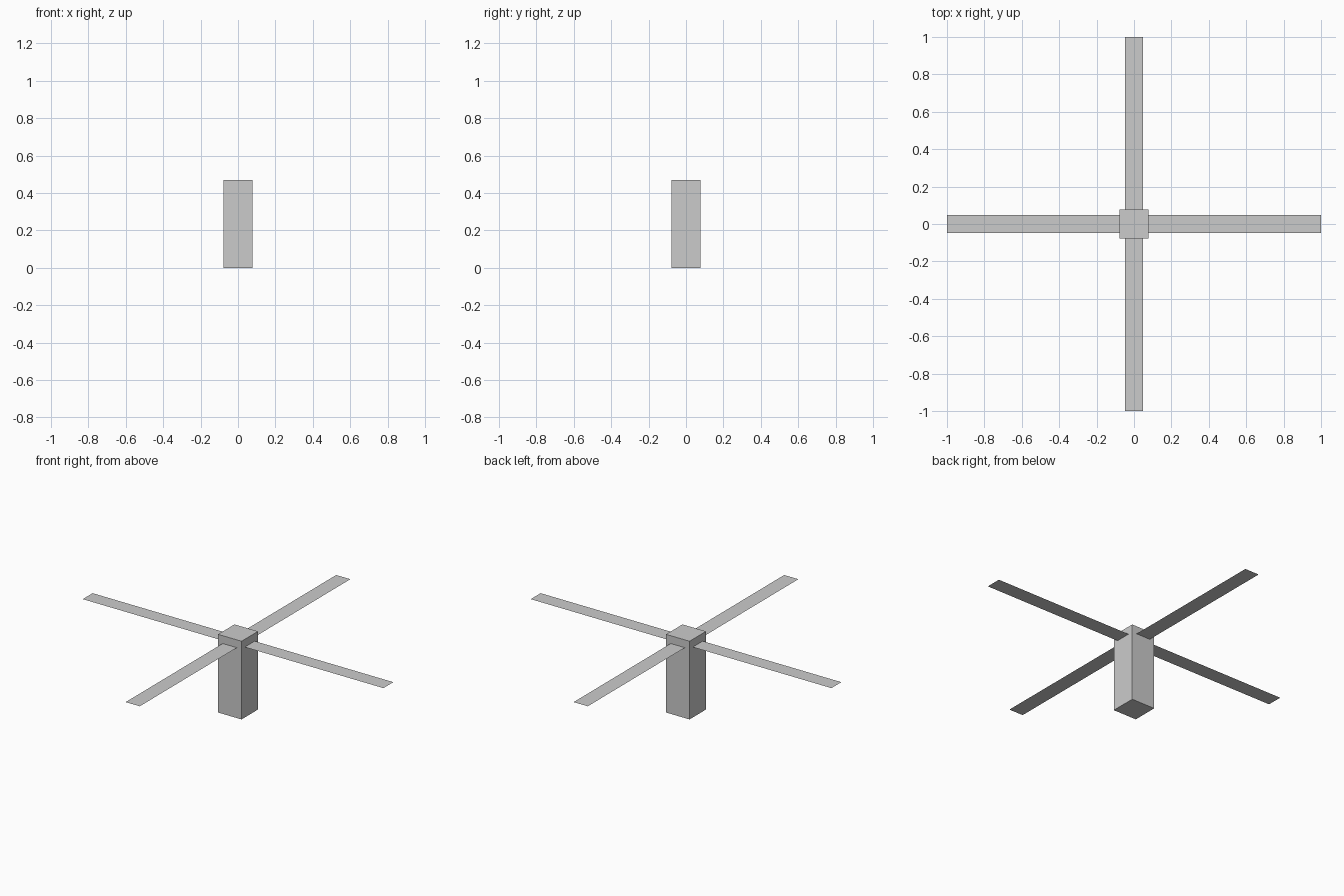
import bpy
from math import cos, sin, pi
from mathutils import Matrix

cube = bpy.data.objects.get("Cube")
if cube:
    bpy.data.objects.remove(cube, do_unlink=True)

POST_WIDTH, POST_HEIGHT = 0.156, 0.47
BLADE_WIDTH, BLADE_Z = 0.094, 0.423
BLADE_ROOT, BLADE_TIP = BLADE_WIDTH / 2, 1.0

# Square upright post
bpy.ops.mesh.primitive_cube_add(size=1, location=(0, 0, POST_HEIGHT / 2))
post = bpy.context.object
post.name = "post"
post.scale = (POST_WIDTH, POST_WIDTH, POST_HEIGHT)
bpy.ops.object.transform_apply(location=False, rotation=False, scale=True)


# Thin flat blade, rooted inside the post
def add_blade(name, angle):
    length = BLADE_TIP - BLADE_ROOT
    reach = (BLADE_TIP + BLADE_ROOT) / 2
    bpy.ops.mesh.primitive_plane_add(
        size=1,
        location=(reach * cos(angle), reach * sin(angle), BLADE_Z))
    blade = bpy.context.object
    blade.name = name
    blade.data.transform(Matrix.Diagonal((length, BLADE_WIDTH, 1, 1)))
    blade.rotation_euler.z = angle


for i, side in enumerate(("left", "back", "right", "front")):
    add_blade(side + "_blade", i * pi / 2)
